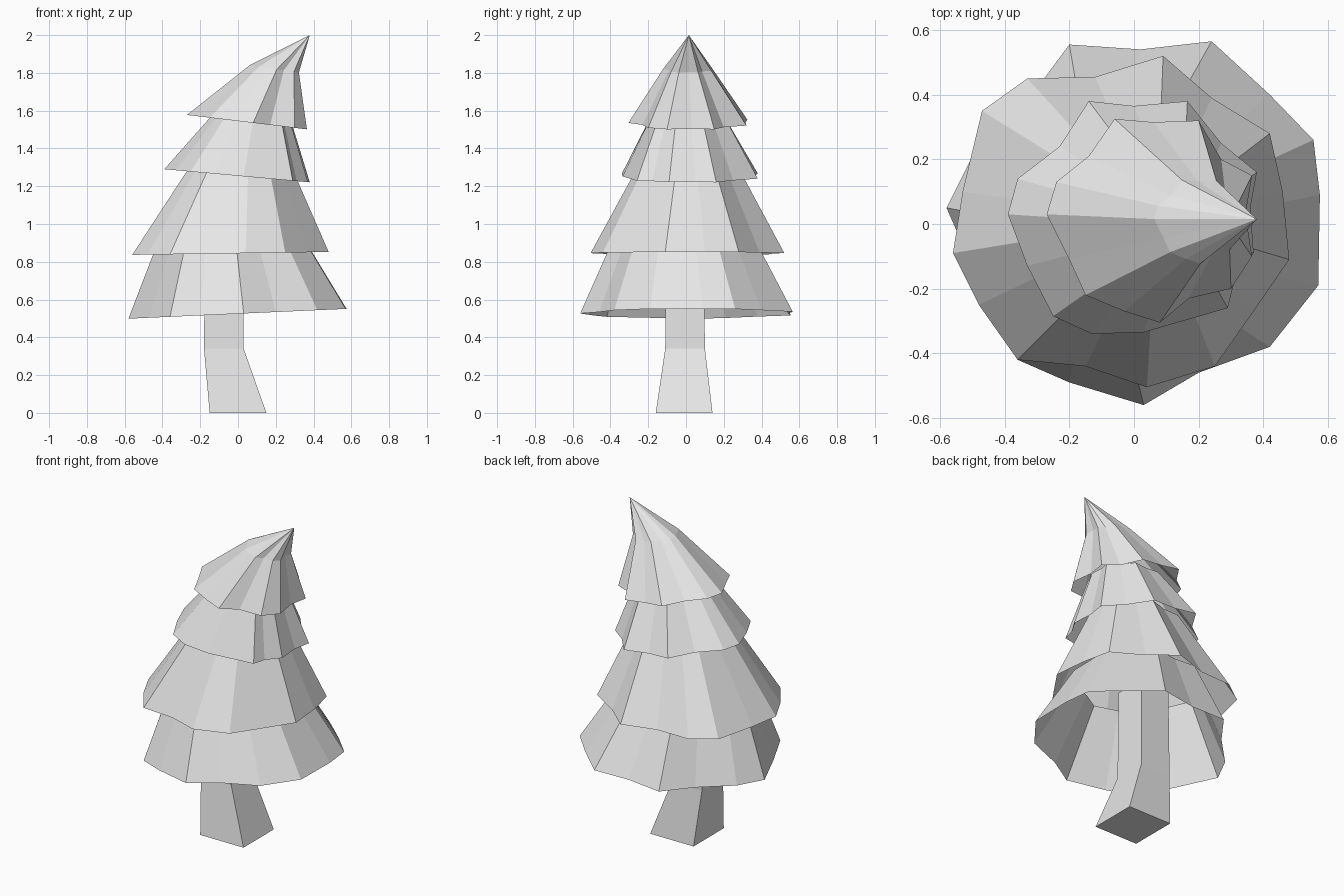
import bpy
from mathutils import Vector

# Remove the default object
default = bpy.data.objects.get("Cube")
if default:
    bpy.data.objects.remove(default, do_unlink=True)

# Single plain colour for the whole tree
grey = bpy.data.materials.new("light_grey")
grey.use_nodes = True
colour = (0.8, 0.8, 0.8, 1.0)
grey.diffuse_color = colour
grey.node_tree.nodes["Principled BSDF"].inputs["Base Color"].default_value = colour


def add_mesh(name, verts, faces):
    """Make a flat-shaded object from points and faces."""
    mesh = bpy.data.meshes.new(name)
    mesh.from_pydata(verts, [], faces)
    mesh.materials.append(grey)
    mesh.update()
    obj = bpy.data.objects.new(name, mesh)
    bpy.context.collection.objects.link(obj)
    return obj


def bridge(rings):
    """Join consecutive counter-clockwise rings with quads."""
    count = len(rings[0])
    verts = [point for ring in rings for point in ring]
    faces = []
    for level in range(len(rings) - 1):
        low, high = level * count, (level + 1) * count
        for i in range(count):
            j = (i + 1) % count
            faces.append((low + i, low + j, high + j, high + i))
    return verts, faces


def rim_ring(outline, height, tilt):
    """Lift a flat outline on to a sloping rim."""
    return [Vector((x, y, height + tilt * x)) for x, y in outline]


def shrink_ring(ring, scale, centre, tilt):
    """Smaller copy of a ring, moved to a new centre."""
    middle = sum(ring, Vector()) / len(ring)
    result = []
    for point in ring:
        offset = (point - middle) * scale
        offset.z = tilt * offset.x
        result.append(Vector(centre) + offset)
    return result


def skirt(name, outline, height, tilt, scale, centre):
    """Hollow flared layer of branches."""
    rim = rim_ring(outline, height, tilt)
    add_mesh(name, *bridge([rim, shrink_ring(rim, scale, centre, 0)]))


# Trunk: square section with a bend
sections = [(0, 0, -.01, .15), (.34, -.075, -.005, .105), (.9, -.075, -.005, .1)]
trunk_rings = [
    [(x + sx * r, y + sy * r, z) for sx, sy in ((-1, -1), (1, -1), (1, 1), (-1, 1))]
    for z, x, y, r in sections
]
trunk_verts, trunk_faces = bridge(trunk_rings)
trunk_faces += [(3, 2, 1, 0), (8, 9, 10, 11)]
add_mesh("trunk", trunk_verts, trunk_faces)

# Branch outlines, counter-clockwise from the left-hand side of the model
bottom_outline = [
    (.57, -.19), (.575, .09), (.555, .26), (.42, .4), (.24, .565), (.02, .54),
    (-.2, .555), (-.33, .38), (-.5, .21), (-.58, .05), (-.47, -.2),
    (-.36, -.42), (-.2, -.49), (.03, -.56), (.2, -.46), (.42, -.38),
]
lower_outline = [
    (.48, -.11), (.46, .1), (.42, .28), (.24, .39), (.09, .52), (-.12, .455),
    (-.33, .45), (-.47, .35), (-.53, .1), (-.56, -.09), (-.48, -.25),
    (-.36, -.42), (-.15, -.44), (.04, -.505), (.25, -.44), (.37, -.27),
]
upper_outline = [
    (.37, -.09), (.36, .05), (.38, .16), (.27, .25), (.165, .38), (0, .365),
    (-.14, .38), (-.23, .24), (-.36, .14), (-.39, .03), (-.33, -.13),
    (-.25, -.285), (-.13, -.34), (.03, -.335), (.29, -.26), (.31, -.18),
]
crown_outline = [
    (.365, -.1), (.345, .03), (.365, .15), (.27, .2), (.2, .32), (.06, .315),
    (-.06, .325), (-.14, .21), (-.24, .13), (-.27, .03), (-.2, -.11),
    (-.15, -.22), (-.03, -.27), (.08, -.305), (.17, -.23), (.3, -.2),
]

# Three layers of branches
skirt("bottom_branches", bottom_outline, .525, .045, .64, (-.02, 0, .95))
skirt("lower_branches", lower_outline, .845, .015, .5, (.015, .01, 1.32))
skirt("upper_branches", upper_outline, 1.255, -.09, .54, (.08, .01, 1.57))

# Crown: flared rim, bent shoulder and a leaning tip
crown_rim = rim_ring(crown_outline, 1.545, -.12)
shoulder = shrink_ring(crown_rim, .41, (.2, .01, 1.82), -.15)
crown_verts, crown_faces = bridge([crown_rim, shoulder])
sides = len(crown_outline)
tip = len(crown_verts)
crown_verts.append(Vector((.38, .015, 2)))
crown_faces += [(sides + i, sides + (i + 1) % sides, tip) for i in range(sides)]
add_mesh("crown_branches", crown_verts, crown_faces)
